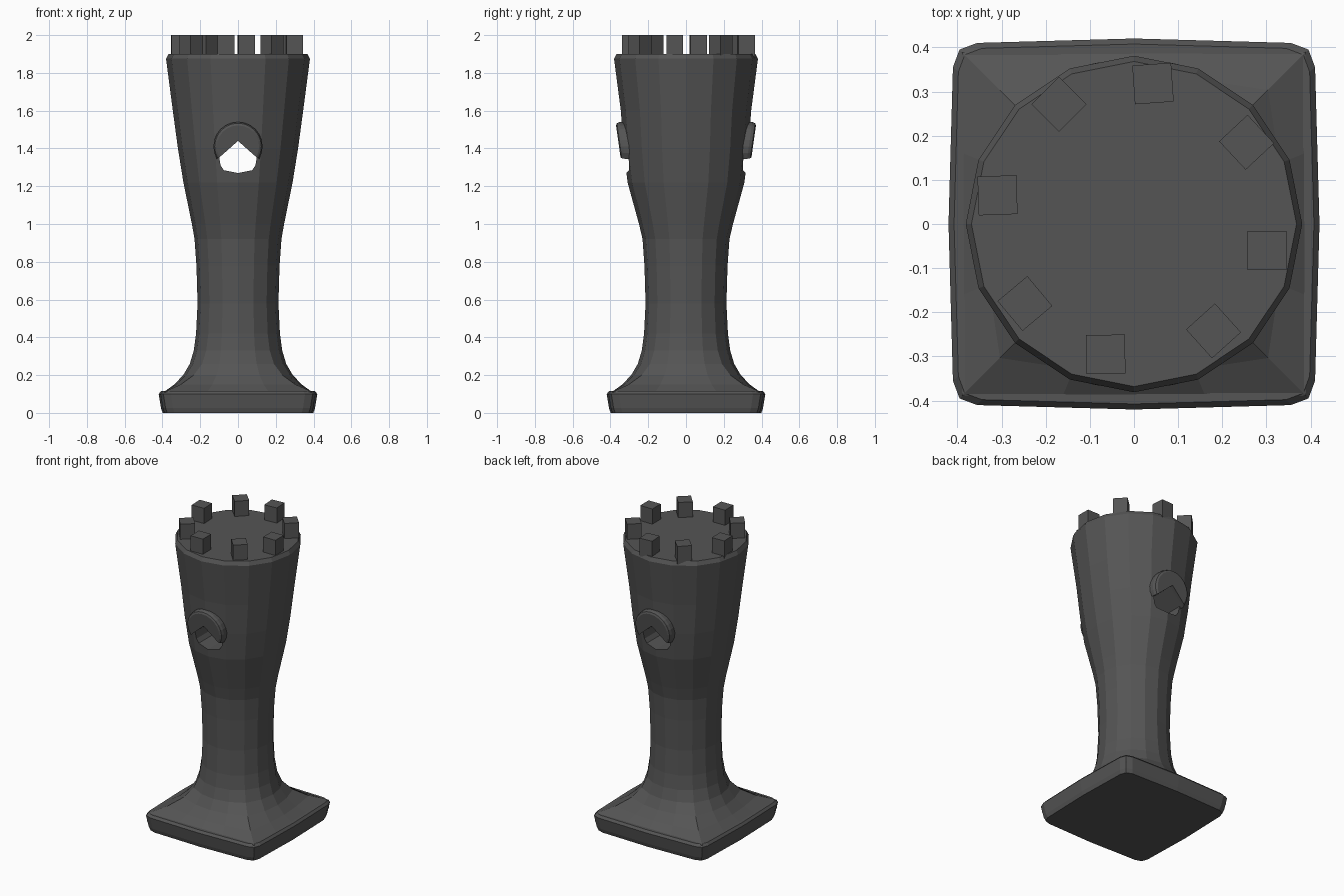
import bpy, bmesh, math
from mathutils import Matrix, Vector

if "Cube" in bpy.data.objects:
    bpy.data.objects.remove(bpy.data.objects["Cube"])

stone = bpy.data.materials.new("dark_grey_stone")
stone.diffuse_color = (0.09, 0.09, 0.09, 1)
stone.use_nodes = True
stone.node_tree.nodes["Principled BSDF"].inputs["Base Color"].default_value = stone.diffuse_color


def finish(name, bm):
    bmesh.ops.recalc_face_normals(bm, faces=bm.faces)
    me = bpy.data.meshes.new(name)
    bm.to_mesh(me)
    bm.free()
    me.materials.append(stone)
    ob = bpy.data.objects.new(name, me)
    bpy.context.collection.objects.link(ob)
    return ob


def loft(name, rings):
    """Skin a stack of equal-length closed rings and cap both ends."""
    bm = bmesh.new()
    vs = [[bm.verts.new(p) for p in ring] for ring in rings]
    n = len(vs[0])
    for a, b in zip(vs, vs[1:]):
        for i in range(n):
            j = (i + 1) % n
            bm.faces.new((a[i], a[j], b[j], b[i]))
    bm.faces.new(vs[0][::-1])
    bm.faces.new(vs[-1])
    return finish(name, bm)


# square base plate with clipped corners and slightly bowed sides
quarter = [(0.42, 0), (0.41, 0.355), (0.395, 0.395), (0.355, 0.41)]
outline = []
for k in range(4):
    c, s = round(math.cos(k * math.pi / 2)), round(math.sin(k * math.pi / 2))
    outline += [(x * c - y * s, x * s + y * c) for x, y in quarter]
loft("base_plate", [[(x * f, y * f, z) for x, y in outline]
                    for z, f in ((0, 0.95), (0.025, 0.97), (0.1, 1.0), (0.115, 0.97))])


# 16-sided tower: (height, radius, squareness, depth factor)
profile = [(0.06, 0.39, 1, 1), (0.112, 0.39, 1, 1), (0.15, 0.338, 0.65, 1),
           (0.2, 0.29, 0.35, 1), (0.26, 0.255, 0.13, 1), (0.33, 0.234, 0.04, 1),
           (0.42, 0.222, 0, 1), (0.58, 0.214, 0, 1), (0.78, 0.22, 0, 1),
           (0.92, 0.23, 0, 1), (1.0, 0.244, 0, 1.02), (1.22, 0.289, 0, 1.07),
           (1.4, 0.318, 0, 1.04), (1.6, 0.345, 0, 1.0), (1.875, 0.381, 0, 1),
           (1.9, 0.368, 0, 1)]


def tower_ring(z, r, sq, dy):
    pts = []
    for i in range(16):
        a = i * math.pi / 8
        c, s = math.cos(a), math.sin(a)
        f = r * (1 + sq * (1 / max(abs(c), abs(s)) - 1))
        pts.append((f * c, f * s * dy, z))
    return pts


tower = loft("tower_body", [tower_ring(*p) for p in profile])

# window tunnel cut from front to back
hole = [(0, 1.44), (0.1, 1.355), (0.092, 1.31), (0.075, 1.285), (0, 1.27),
        (-0.075, 1.285), (-0.092, 1.31), (-0.1, 1.355)]
cutter = loft("window_cutter", [[(x, y, z) for x, z in hole] for y in (-0.6, 0.6)])
cutter.hide_render = True
mod = tower.modifiers.new("window", 'BOOLEAN')
mod.operation, mod.solver, mod.object = 'DIFFERENCE', 'EXACT', cutter
bpy.context.view_layer.update()
cut = bpy.data.meshes.new_from_object(tower.evaluated_get(bpy.context.evaluated_depsgraph_get()))
tower.modifiers.clear()
tower.data = cut
bpy.data.objects.remove(cutter)


# rounded hood over each window: a disc with a wedge removed
def hood_ring(side, scale, y):
    pts = [(0, 0.03)]
    for i in range(17):
        a = math.radians(-30 + 240 * i / 16)
        pts.append((0.13 * scale * math.cos(a), 0.13 * scale * math.sin(a)))
    return [(x, side * (y + 0.14 * (z - 0.11)), 1.41 + z) for x, z in pts]


for side, label in ((-1, "front"), (1, "back")):
    loft(label + "_window_hood", [hood_ring(side, 1, 0.29), hood_ring(side, 1, 0.348),
                                  hood_ring(side, 0.95, 0.364), hood_ring(side, 0.86, 0.37)])

# eight battlement blocks round the top: x, y, turn in degrees
blocks = [(0.043, 0.318, 4), (0.255, 0.185, 43), (0.301, -0.06, 0), (0.18, -0.242, 42),
          (-0.064, -0.295, 1), (-0.247, -0.18, 40), (-0.309, 0.065, 2), (-0.17, 0.271, 45)]
for i, (x, y, turn) in enumerate(blocks):
    bm = bmesh.new()
    bmesh.ops.create_cube(bm, size=1, matrix=Matrix.Translation((x, y, 1.94))
                          @ Matrix.Rotation(math.radians(turn), 4, 'Z')
                          @ Matrix.Diagonal((0.088, 0.088, 0.12, 1)))
    finish("battlement_%d" % (i + 1), bm)
